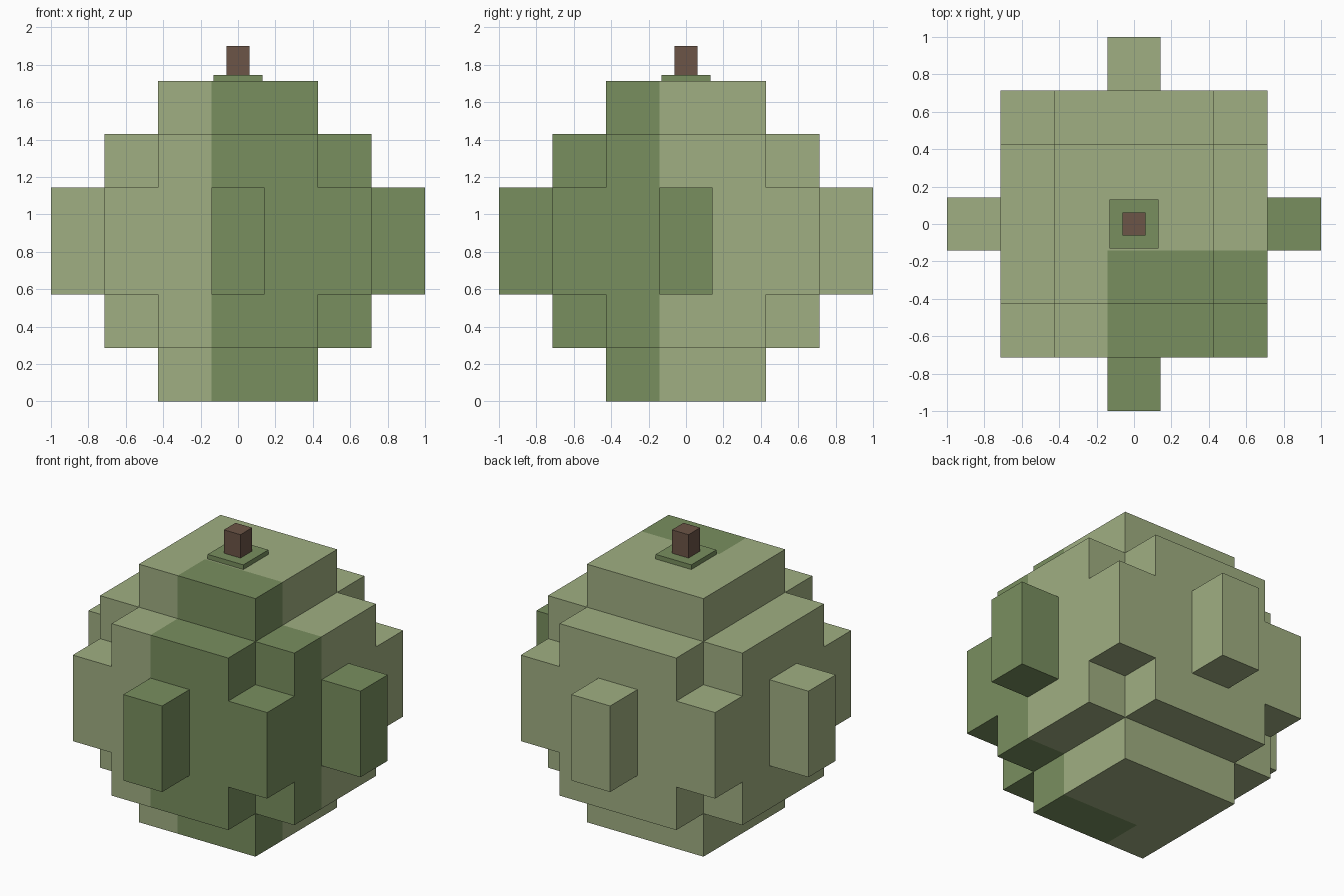
import bpy, bmesh
from mathutils import Vector

if "Cube" in bpy.data.objects:
    bpy.data.objects.remove(bpy.data.objects["Cube"])

S = 2 / 7  # edge length of one block


def srgb(r, g, b):
    lin = [(c / 255 / 12.92) if c < 11 else ((c / 255 + 0.055) / 1.055) ** 2.4 for c in (r, g, b)]
    return (*lin, 1)


def material(name, rgb):
    m = bpy.data.materials.new(name)
    m.diffuse_color = srgb(*rgb)
    m.use_nodes = True
    m.node_tree.nodes["Principled BSDF"].inputs["Base Color"].default_value = m.diffuse_color
    return m


light = material("light green", (160, 175, 130))
dark = material("dark green", (121, 143, 95))
brown = material("stem brown", (108, 85, 71))


def finish(bm, name, mats):
    mesh = bpy.data.meshes.new(name)
    bm.to_mesh(mesh)
    bm.free()
    for m in mats:
        mesh.materials.append(m)
    obj = bpy.data.objects.new(name, mesh)
    bpy.context.collection.objects.link(obj)
    return obj


def box(name, half, z0, z1, mat):
    bm = bmesh.new()
    bmesh.ops.create_cube(bm, size=1)
    for v in bm.verts:
        v.co = (v.co.x * 2 * half, v.co.y * 2 * half, z0 if v.co.z < 0 else z1)
    finish(bm, name, [mat])


# Stepped round body: which blocks are filled, by layer
def filled(i, j, k):
    hi, lo = max(abs(i), abs(j)), min(abs(i), abs(j))
    layer = min(k, 5 - k)
    if layer < 0:
        return False
    if layer == 0:
        return hi <= 1
    if layer == 1:
        return hi <= 2 and lo <= 1
    return hi <= 2 or (hi == 3 and lo == 0)


# Dark patch on the front right quarter, plus the right knob
def is_dark(i, j):
    return (i >= 0 and j < 0) or (i == 3 and j == 0)


bm = bmesh.new()
for i in range(-3, 4):
    for j in range(-3, 4):
        for k in range(6):
            if not filled(i, j, k):
                continue
            centre = Vector((i, j, k + 0.5))
            for axis in range(3):
                for sign in (-1, 1):
                    n = Vector((0, 0, 0))
                    n[axis] = sign
                    if filled(i + int(n.x), j + int(n.y), k + int(n.z)):
                        continue
                    u = Vector((0, 0, 0))
                    u[(axis + 1) % 3] = 0.5
                    w = n.cross(u)
                    mid = centre + n * 0.5
                    corners = (mid - u - w, mid + u - w, mid + u + w, mid - u + w)
                    face = bm.faces.new([bm.verts.new(c * S) for c in corners])
                    face.material_index = int(is_dark(i, j))
bmesh.ops.remove_doubles(bm, verts=bm.verts, dist=0.001)
finish(bm, "body", [light, dark])

# Leaf plate and stem on top
box("leaf_plate", 0.131, 6 * S, 1.745, dark)
box("stem", 0.061, 1.745, 1.90, brown)
